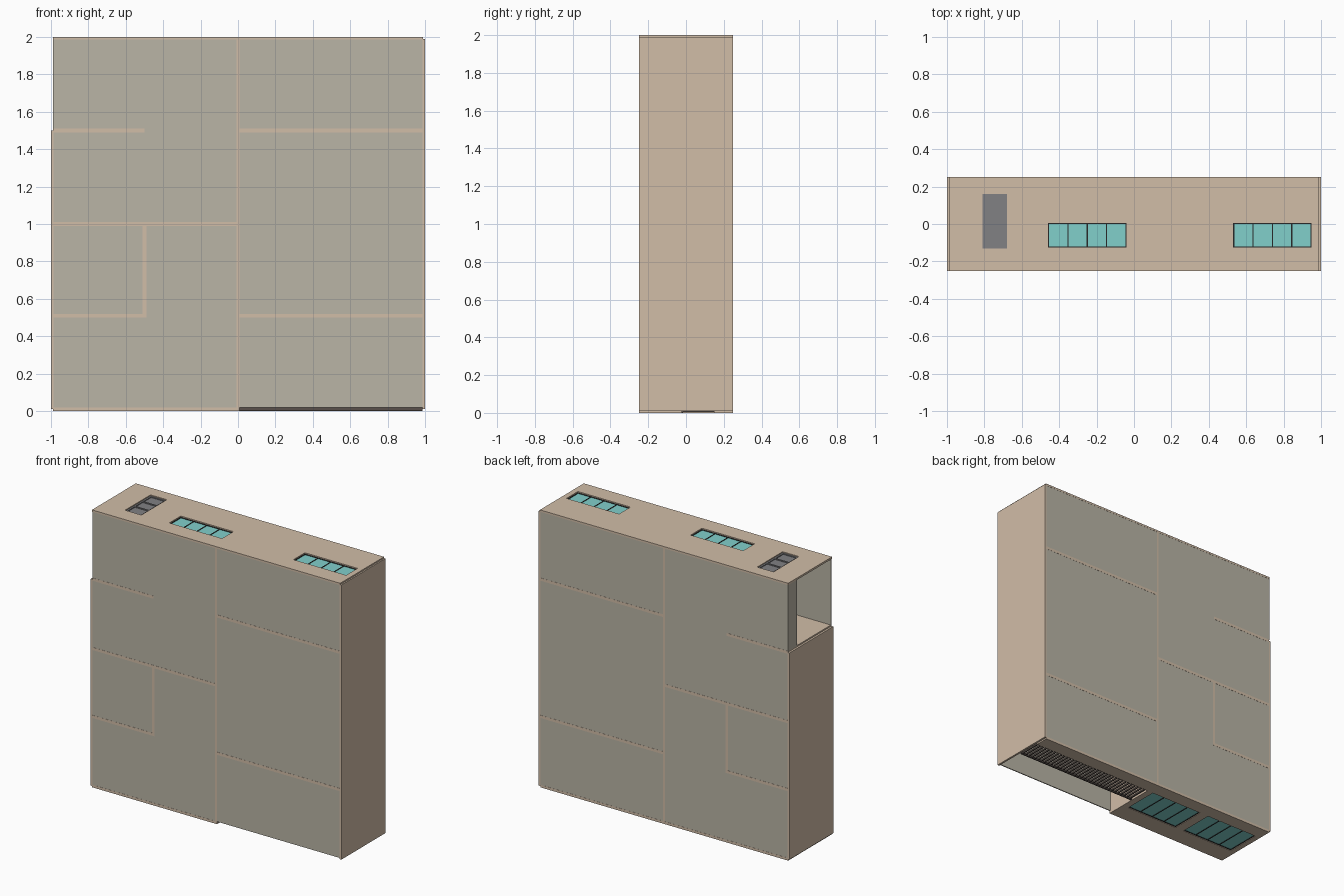
import bpy, bmesh
from mathutils import Matrix, Vector

if "Cube" in bpy.data.objects:
    bpy.data.objects.remove(bpy.data.objects["Cube"])


def mat(name, rgb):
    m = bpy.data.materials.new(name)
    m.diffuse_color = (*rgb, 1)
    m.use_nodes = True
    m.node_tree.nodes["Principled BSDF"].inputs["Base Color"].default_value = m.diffuse_color
    return m


WOOD = mat("wood", (0.64, 0.51, 0.39))
GLASS = mat("glass", (0.49, 0.46, 0.38))
TEAL = mat("teal_lens", (0.22, 0.63, 0.60))
BLACK = mat("black_frame", (0.02, 0.02, 0.02))
DARK = mat("dark_grille", (0.10, 0.08, 0.07))
GREY = mat("vent_grey", (0.22, 0.22, 0.23))


def boxes(name, spans, material):
    """One object made of axis-aligned boxes (x0, x1, y0, y1, z0, z1)."""
    bm = bmesh.new()
    for x0, x1, y0, y1, z0, z1 in spans:
        size = Matrix.Diagonal((x1 - x0, y1 - y0, z1 - z0, 1))
        mid = Vector(((x0 + x1) / 2, (y0 + y1) / 2, (z0 + z1) / 2))
        bmesh.ops.create_cube(bm, size=1, matrix=Matrix.Translation(mid) @ size)
    me = bpy.data.meshes.new(name)
    bm.to_mesh(me)
    bm.free()
    me.materials.append(material)
    ob = bpy.data.objects.new(name, me)
    bpy.context.collection.objects.link(ob)
    return ob


def cut(ob, spans):
    """Cut box-shaped openings out of a panel."""
    cutter = boxes("cutter", spans, ob.data.materials[0])
    cutter.hide_render = True
    mod = ob.modifiers.new("openings", 'BOOLEAN')
    mod.operation, mod.solver, mod.object = 'DIFFERENCE', 'EXACT', cutter
    bpy.context.view_layer.objects.active = ob
    bpy.ops.object.modifier_apply(modifier=mod.name)
    bpy.data.objects.remove(cutter)


def window(name, x0, x1, y0, y1, z0, z1, lens_z0, lens_z1, cells=4):
    """Row of teal lenses in a black frame."""
    b = 0.006
    step = (x1 - x0 - b) / cells
    bars = [(x0 + i * step, x0 + i * step + b, y0, y1, z0, z1) for i in range(cells + 1)]
    bars += [(x0 + b, x1 - b, y, y + b, z0, z1) for y in (y0, y1 - b)]
    boxes(name + "_frame", bars, BLACK)
    boxes(name + "_lenses", [(x0 + i * step + b, x0 + (i + 1) * step, y0 + b, y1 - b,
                              lens_z0, lens_z1) for i in range(cells)], TEAL)


D = 0.25      # half depth
T = 0.014     # board thickness

# Outer boards: the left wall stops below the upper opening
boxes("right_wall", [(1 - T, 1, -D, D, 0.01, 1.99)], WOOD)
boxes("left_wall", [(-1, -1 + T, -D, D, 0.01, 1.5)], WOOD)

# Top board with two light openings and one vent opening
top_lights = [(-0.46, -0.04), (0.53, 0.95)]
vent = (-0.81, -0.68, -0.13, 0.16)
top = boxes("top_board", [(-0.99, 0.99, -D, D, 2 - T, 2)], WOOD)
cut(top, [(a, b, -0.125, 0.005, 1.9, 2.1) for a, b in top_lights] + [(*vent, 1.9, 2.1)])
for a, b in top_lights:
    window("top_light", a, b, -0.125, 0.005, 1.984, 1.992, 1.984, 1.989)

# Vent tray with its rim and cross bars
vx0, vx1, vy0, vy1 = vent
boxes("vent_tray", [(vx0, vx1, vy0, vy1, 1.982, 1.987)], GREY)
boxes("vent_bars", [(vx0, vx0 + 0.012, vy0, vy1, 1.987, 1.993),
                    (vx1 - 0.012, vx1, vy0, vy1, 1.987, 1.993)] +
      [(vx0 + 0.012, vx1 - 0.012, y, y + 0.01, 1.987, 1.993)
       for y in (vy0, -0.035, 0.055, vy1 - 0.01)], GREY)

# Left floor with two light openings facing down
floor_lights = [(-0.46, -0.04), (-0.95, -0.53)]
floor = boxes("left_floor", [(-0.99, 0.007, -D, D, 0, 0.018)], WOOD)
cut(floor, [(a, b, -0.11, 0.15, -0.1, 0.1) for a, b in floor_lights])
for a, b in floor_lights:
    window("floor_light", a, b, -0.11, 0.15, 0.004, 0.012, 0.007, 0.012)

# Right floor: a back strip and a slatted grille, open at the front
boxes("right_floor_strip", [(0.007, 0.986, 0.15, D, 0, 0.018)], WOOD)
n = 36
grille = [(0.02 + i * 0.95 / (n - 1), 0.029 + i * 0.95 / (n - 1), -0.015, 0.15, 0.004, 0.016)
          for i in range(n)]
grille.append((0.007, 0.986, -0.024, -0.015, 0.002, 0.018))
boxes("floor_grille", grille, DARK)

# Inner divider and shelves, reaching just past the glass
boxes("centre_divider", [(-0.007, 0.007, -D, D, 0.018, 2 - T)], WOOD)
boxes("side_divider", [(-0.51, -0.49, -D, D, 0.52, 0.99)], WOOD)
for x0, x1, z in [(-0.986, -0.5, 1.5), (0.007, 0.986, 1.5), (-0.986, -0.007, 1.0),
                  (-0.986, -0.49, 0.51), (0.007, 0.986, 0.51)]:
    boxes("shelf", [(x0, x1, -D, D, z - 0.01, z + 0.01)], WOOD)

# Front and back glass
for s, name in ((-1, "front_glass"), (1, "back_glass")):
    y0, y1 = sorted((s * 0.249, s * 0.242))
    boxes(name, [(-0.988, -0.007, y0, y1, 0.018, 1.986),
                 (0.007, 0.986, y0, y1, 0.018, 1.986)], GLASS)

# Part-width pane in the upper left opening
boxes("left_opening_pane", [(-0.99, -0.982, 0.15, 0.249, 1.51, 1.986)], GLASS)
